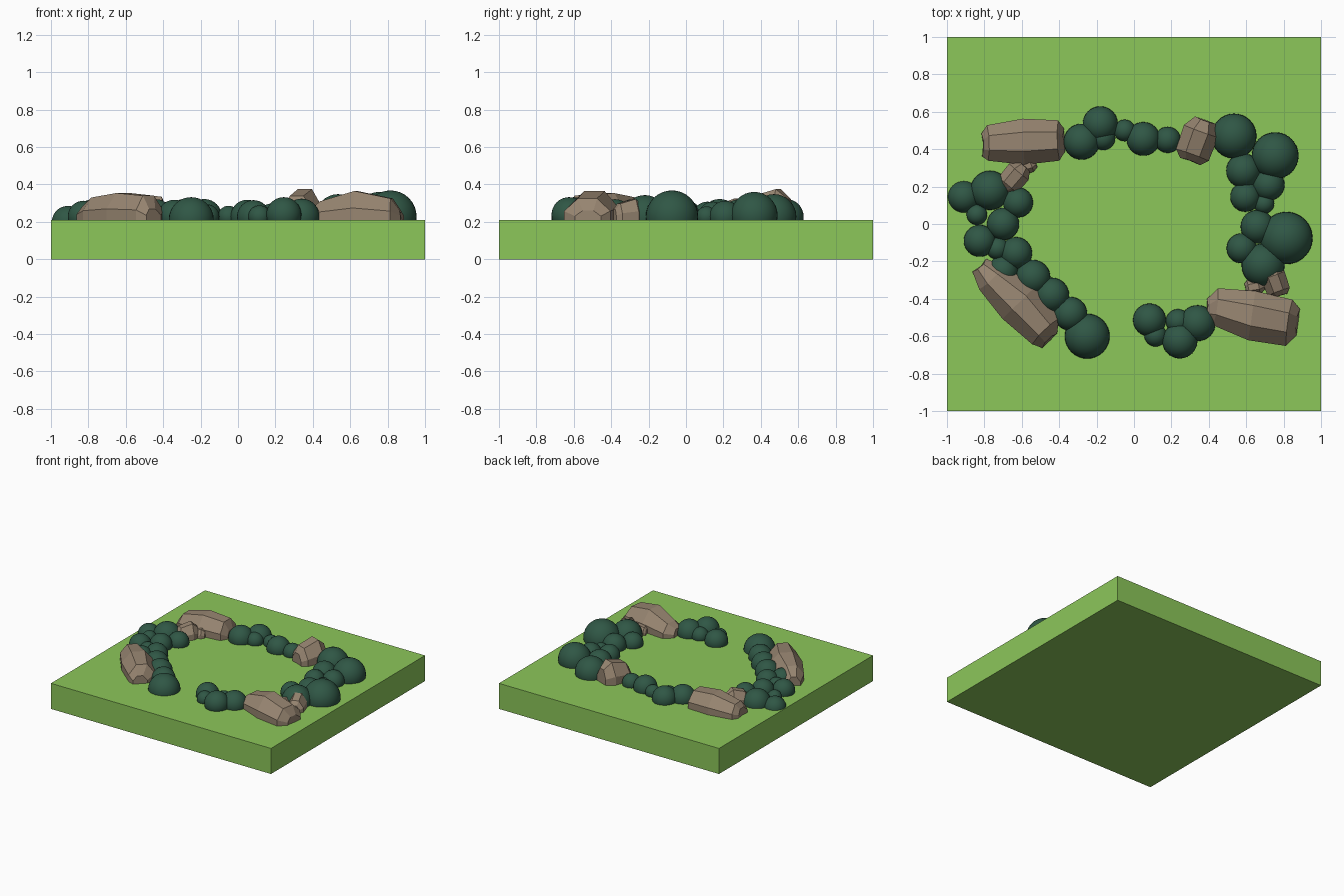
import bpy, bmesh
from math import sin, cos, pi, radians
from mathutils import Matrix

if "Cube" in bpy.data.objects:
    bpy.data.objects.remove(bpy.data.objects["Cube"])

GROUND = 0.21


def material(name, color):
    m = bpy.data.materials.new(name)
    m.diffuse_color = (*color, 1)
    m.use_nodes = True
    m.node_tree.nodes["Principled BSDF"].inputs["Base Color"].default_value = m.diffuse_color
    return m


grass = material("grass", (0.263, 0.571, 0.102))
leaf = material("leaf", (0.029, 0.095, 0.060))
stone = material("stone", (0.31, 0.235, 0.165))


def finish(bm, name, mat, smooth=False):
    bmesh.ops.recalc_face_normals(bm, faces=bm.faces)
    for f in bm.faces:
        f.smooth = smooth
    me = bpy.data.meshes.new(name)
    bm.to_mesh(me)
    bm.free()
    me.materials.append(mat)
    ob = bpy.data.objects.new(name, me)
    bpy.context.collection.objects.link(ob)
    return ob


def hedge(name, balls):
    """Row of overlapping half-sunk round bushes: (x, y, radius[, z])."""
    bm = bmesh.new()
    for x, y, r, *z in balls:
        bmesh.ops.create_uvsphere(bm, u_segments=32, v_segments=16, radius=r,
                                  matrix=Matrix.Translation((x, y, z[0] if z else 0.228)))
    return finish(bm, name, leaf, True)


def rock(name, x, y, angle, stations, size=1.0):
    """Faceted boulder lofted from octagons: (along, sideways, half width, height)."""
    bm = bmesh.new()
    rings = []
    for s, off, hw, h in stations:
        ring = []
        for i in range(8):
            a = (i + 0.5) * pi / 4
            c, d = cos(a) / cos(pi / 8), sin(a) / cos(pi / 8)
            lean = 0.25 * (1 - abs(d)) * s
            ring.append(bm.verts.new((s + lean * 0.3, off + hw * c, h * d * (1 if d > 0 else 0.7))))
        rings.append(ring)
    for a, b in zip(rings, rings[1:]):
        for i in range(8):
            j = (i + 1) % 8
            bm.faces.new((a[i], a[j], b[j], b[i]))
    bm.faces.new(rings[0])
    bm.faces.new(rings[-1])
    ob = finish(bm, name, stone)
    ob.location = (x, y, GROUND)
    ob.rotation_euler.z = radians(angle)
    ob.scale = (size,) * 3
    return ob


# Grass slab
bm = bmesh.new()
bmesh.ops.create_cube(bm, size=1, matrix=Matrix.Translation((0, 0, GROUND / 2))
                      @ Matrix.Diagonal((2, 2, GROUND, 1)))
finish(bm, "grass_slab", grass)

# Bushes around the clearing
hedge("back_hedge", [
    (-.28, .44, .096), (-.18, .535, .094), (-.165, .46, .065),
    (-.05, .50, .058), (.05, .455, .09), (.18, .45, .07)])
hedge("back_right_hedge", [
    (.535, .47, .12), (.755, .365, .125, .235), (.585, .285, .092),
    (.72, .21, .085), (.595, .145, .08), (.695, .11, .055)])
hedge("right_hedge", [
    (.66, -.015, .09), (.815, -.075, .14), (.575, -.13, .08), (.69, -.22, .115)])
hedge("front_right_hedge", [
    (.083, -.513, .088), (.115, -.595, .06), (.235, -.52, .065),
    (.245, -.625, .094, .238), (.34, -.53, .096)])
hedge("front_left_hedge", [
    (-.25, -.60, .12, .212), (-.34, -.48, .09), (-.44, -.38, .093),
    (-.54, -.285, .093), (-.63, -.155, .085), (-.70, -.25, .08), (-.73, -.13, .06)])
hedge("left_hedge", [
    (-.825, -.09, .085), (-.70, 0, .086), (-.77, .18, .105, .217),
    (-.91, .145, .085, .2), (-.62, .115, .08), (-.84, .05, .055)])

# Long boulders
rock("back_left_boulder", -.59, .44, 2, [
    (-.215, -.01, .06, .06), (-.185, 0, .095, .10), (0, 0, .123, .14),
    (.18, 0, .108, .125), (.21, 0, .06, .06)])
rock("front_right_boulder", .63, -.49, -8, [
    (-.24, 0, .055, .06), (-.19, .02, .10, .10), (0, 0, .133, .155),
    (.195, -.01, .125, .115), (.24, 0, .07, .05)])
rock("front_left_boulder", -.625, -.43, -46, [
    (-.28, 0, .05, .07), (-.19, 0, .09, .12), (0, .015, .125, .144),
    (.2, .01, .1, .13), (.25, -.01, .055, .06)])

# Rounder stones
round_stone = [(-.11, 0, .055, .08), (-.075, 0, .09, .125),
               (.05, 0, .095, .16), (.11, 0, .055, .11)]
for name, x, y, angle, size in (
        ("back_stone", .34, .445, 70, 1.03), ("left_stone", -.64, .25, 50, .72),
        ("left_pebble", -.57, .31, 20, .42), ("right_stone", .755, -.31, 110, .70),
        ("right_pebble", .645, -.335, 10, .45)):
    rock(name, x, y, angle, round_stone, size)
